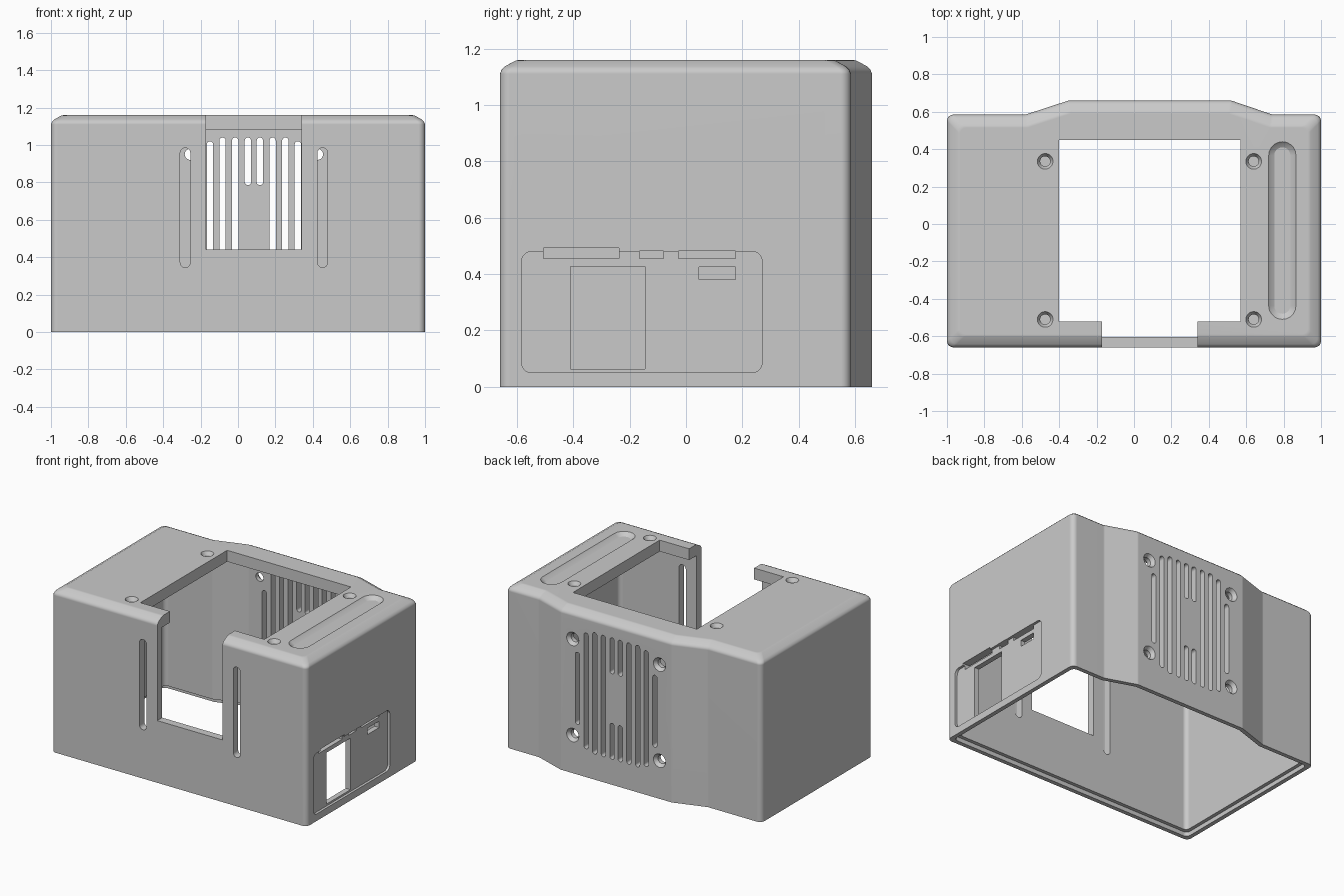
import bpy
import bmesh
from math import tan, cos, radians
from mathutils import Vector

cube = bpy.data.objects.get("Cube")
if cube:
    bpy.data.objects.remove(cube, do_unlink=True)

TOP = 1.16
WALL = 0.055
FAN = (0.085, 0.61)
FOOTPRINT = [(-1, -.66), (1, -.66), (1, .585), (.74, .585),
             (.52, .66), (-.35, .66), (-.58, .585), (-1, .585)]


def rounded(points, r, steps=5):
    """Outline with every corner replaced by an arc of radius r."""
    pts = [Vector(p) for p in points]
    if r <= 0:
        return pts
    out = []
    for i, p in enumerate(pts):
        d1 = (pts[i - 1] - p).normalized()
        d2 = (pts[(i + 1) % len(pts)] - p).normalized()
        turn = (-d1).angle(d2)
        t = r * tan(turn / 2)
        c = p + (d1 + d2).normalized() * r / cos(turn / 2)
        a, b = (p + d1 * t - c).normalized(), (p + d2 * t - c).normalized()
        out += [c + a.slerp(b, k / steps) * r for k in range(steps + 1)]
    return out


def inset(points, d):
    """Move every edge of a counter-clockwise outline inward by d."""
    pts = [Vector(p) for p in points]
    out = []
    for i, p in enumerate(pts):
        e1 = (p - pts[i - 1]).normalized()
        e2 = (pts[(i + 1) % len(pts)] - p).normalized()
        n1, n2 = Vector((-e1.y, e1.x)), Vector((-e2.y, e2.x))
        out.append(p + (n1 + n2) * d / (1 + n1.dot(n2)))
    return out


def loft(name, layers, axis="z"):
    """Closed solid through (outline, level) layers along an axis."""
    place = {"x": lambda p, w: (w, p.x, p.y),
             "y": lambda p, w: (p.x, w, p.y),
             "z": lambda p, w: (p.x, p.y, w)}[axis]
    bm = bmesh.new()
    rings = [[bm.verts.new(place(p, w)) for p in outline] for outline, w in layers]
    for lo, hi in zip(rings, rings[1:]):
        for i in range(len(lo)):
            j = (i + 1) % len(lo)
            bm.faces.new((lo[i], lo[j], hi[j], hi[i]))
    bm.faces.new(rings[0][::-1])
    bm.faces.new(rings[-1])
    bmesh.ops.remove_doubles(bm, verts=bm.verts, dist=1e-5)
    bmesh.ops.recalc_face_normals(bm, faces=bm.faces)
    mesh = bpy.data.meshes.new(name)
    bm.to_mesh(mesh)
    bm.free()
    obj = bpy.data.objects.new(name, mesh)
    bpy.context.collection.objects.link(obj)
    return obj


def subtract(cutter):
    mod = case.modifiers.new("cut", "BOOLEAN")
    mod.operation, mod.solver, mod.object = "DIFFERENCE", "EXACT", cutter
    bpy.context.view_layer.objects.active = case
    bpy.ops.object.modifier_apply(modifier=mod.name)
    bpy.data.objects.remove(cutter, do_unlink=True)


def cut(axis, u, v, r, levels):
    """Cut a rounded rectangle spanning u and v; levels are (position, growth)."""
    layers = []
    for w, g in levels:
        box = [(u[0] - g, v[0] - g), (u[1] + g, v[0] - g),
               (u[1] + g, v[1] + g), (u[0] - g, v[1] + g)]
        layers.append((rounded(box, r + g if r else 0), w))
    subtract(loft("cutter", layers, axis))


def hole(axis, u, v, r, levels):
    cut(axis, (u - r, u + r), (v - r, v + r), r, levels)


# Outer body with softened top edge
edge = [(0, 0), (0, 1.11), (.006, 1.125), (.018, 1.137), (.055, 1.157), (.07, TOP)]
case = loft("case_shell", [(rounded(inset(FOOTPRINT, d), .035), z) for d, z in edge])

# Hollow interior and the stepped lip around the open bottom
for depth, height in ((WALL, 1.08), (.03, .03)):
    outline = rounded(inset(FOOTPRINT, depth), .03)
    subtract(loft("cutter", [(outline, -.1), (outline, height)]))

# Top opening and front notch
cut("z", (-.40, .57), (-.52, .45), 0, [(1.0, 0), (1.3, 0)])
cut("y", (-.17, .34), (.44, 1.4), 0, [(-.8, 0), (-.5, 0)])

# Blind countersunk screw holes in the top
for x in (-.475, .64):
    for y in (-.51, .335):
        hole("z", x, y, .027, [(1.2, .015), (TOP, .015), (1.135, 0), (1.10, 0)])

# Long dished groove in the top
cut("z", (.72, .866), (-.51, .44), .073,
    [(1.2, 0), (TOP, 0), (1.148, -.012), (1.137, -.03)])

# Slots either side of the front notch
for x in (-.282, .452):
    cut("y", (x - .027, x + .027), (.345, .985), .027, [(-.8, 0), (-.5, 0)])

# Vent slots and fan screw holes in the back
through = [(.5, 0), (.8, 0)]
for side in (-1, 1):
    for offset, half in ((.1, .43), (.168, .43), (.235, .41), (.303, .255)):
        x = FAN[0] + side * offset
        cut("y", (x - .017, x + .017), (FAN[1] - half, FAN[1] + half), .017, through)
    x = FAN[0] + side * .032
    for low, high in ((.18, .435), (.785, 1.04)):
        cut("y", (x - .017, x + .017), (low, high), .017, through)
    for up in (-.34, .34):
        hole("y", FAN[0] + side * .34, FAN[1] + up, .03,
             [(.5, 0), (.635, 0), (.66, .018), (.7, .018)])

# Recessed side panel and its port cutouts
cut("x", (-.583, .27), (.05, .48), .035, [(.982, 0), (1.1, 0)])
ports = [((-.41, -.145), (.063, .427)), ((-.505, -.237), (.455, .493)),
         ((-.165, -.08), (.455, .481)), ((-.027, .175), (.455, .481)),
         ((.047, .175), (.38, .425))]
for span, rise in ports:
    cut("x", span, rise, 0, [(.85, 0), (1.1, 0)])

# Material and shading
grey = bpy.data.materials.new("mid_grey")
grey.use_nodes = True
colour = (.59, .59, .59, 1)
grey.diffuse_color = colour
grey.node_tree.nodes["Principled BSDF"].inputs["Base Color"].default_value = colour
case.data.materials.clear()
case.data.materials.append(grey)
for poly in case.data.polygons:
    poly.material_index = 0

bpy.ops.object.select_all(action="DESELECT")
case.select_set(True)
bpy.context.view_layer.objects.active = case
bpy.ops.object.shade_smooth_by_angle(angle=radians(30))
weighted = case.modifiers.new("even_shading", "WEIGHTED_NORMAL")
weighted.keep_sharp = True
